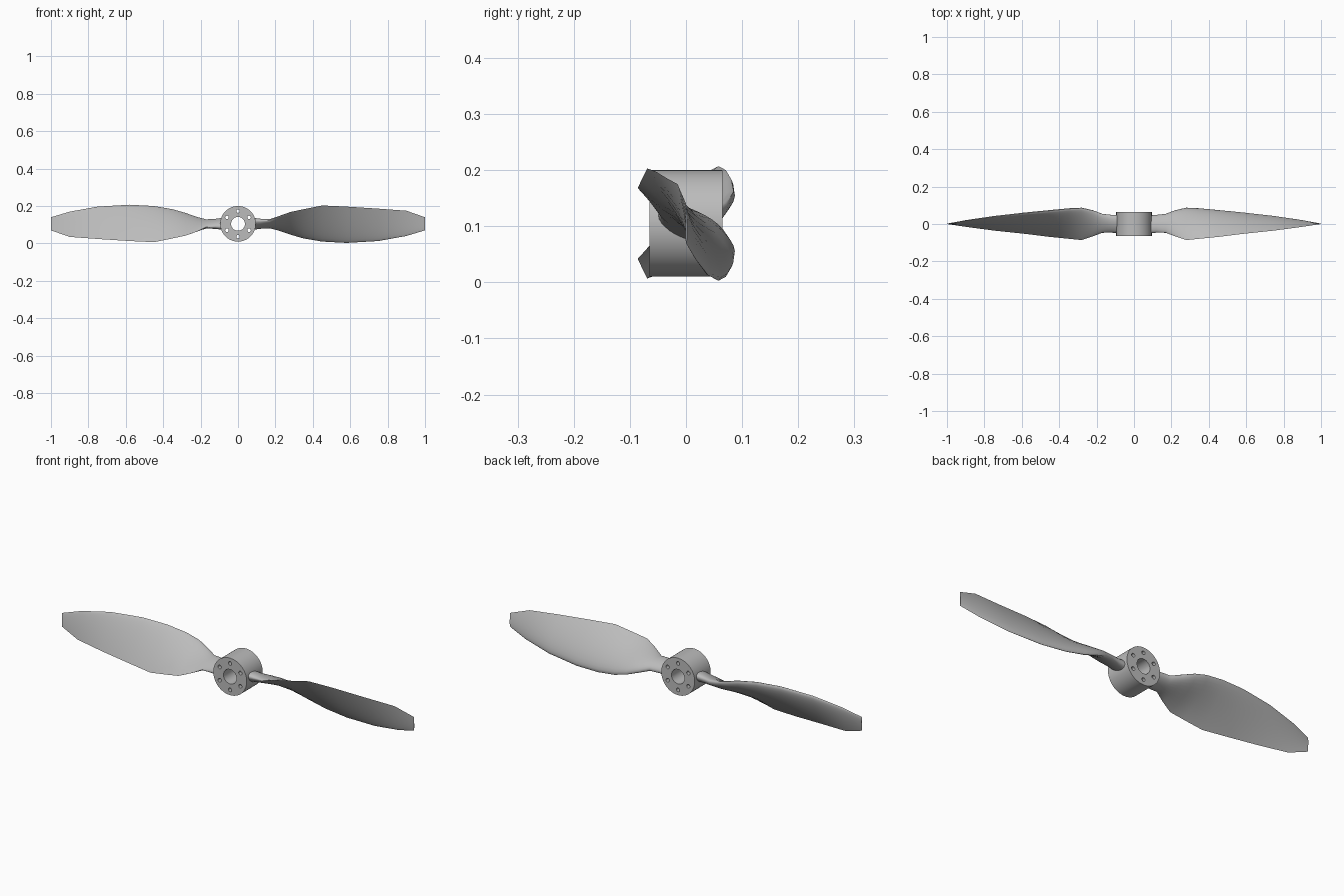
import bpy, bmesh, math
from mathutils import Vector, Matrix

cube = bpy.data.objects.get("Cube")
if cube:
    bpy.data.objects.remove(cube)

AXIS_Z = 0.105
grey = bpy.data.materials.new("light grey metal")
grey.use_nodes = True
grey.diffuse_color = (0.5, 0.5, 0.5, 1)
grey.node_tree.nodes["Principled BSDF"].inputs["Base Color"].default_value = (0.5, 0.5, 0.5, 1)


def finish(name, bm, angle):
    bmesh.ops.remove_doubles(bm, verts=bm.verts, dist=0.0001)
    bmesh.ops.recalc_face_normals(bm, faces=bm.faces)
    mesh = bpy.data.meshes.new(name)
    bm.to_mesh(mesh)
    bm.free()
    mesh.materials.append(grey)
    obj = bpy.data.objects.new(name, mesh)
    bpy.context.collection.objects.link(obj)
    bpy.ops.object.select_all(action='DESELECT')
    obj.select_set(True)
    bpy.context.view_layer.objects.active = obj
    bpy.ops.object.shade_smooth_by_angle(angle=math.radians(angle))
    return obj


# Hub: filled disc profile with a shaft bore and six bolt holes, extruded
def add_circle(curve, cx, cy, radius, count):
    spline = curve.splines.new('POLY')
    spline.points.add(count - 1)
    spline.use_cyclic_u = True
    for i, p in enumerate(spline.points):
        a = math.tau * i / count
        p.co = (cx + radius * math.cos(a), cy + radius * math.sin(a), 0, 1)


profile = bpy.data.curves.new("hub_profile", 'CURVE')
profile.dimensions = '2D'
profile.fill_mode = 'BOTH'
profile.extrude = 0.065
add_circle(profile, 0, 0, 0.095, 64)
add_circle(profile, 0, 0, 0.037, 40)
for k in range(6):
    a = math.radians(30 + 60 * k)
    add_circle(profile, 0.068 * math.cos(a), 0.068 * math.sin(a), 0.0095, 16)
helper = bpy.data.objects.new("hub_profile", profile)
bpy.context.collection.objects.link(helper)
deps = bpy.context.evaluated_depsgraph_get()
bm = bmesh.new()
bm.from_mesh(helper.evaluated_get(deps).to_mesh())
bpy.data.objects.remove(helper)
bm.transform(Matrix.Translation((0, 0, AXIS_Z)) @ Matrix.Rotation(math.pi / 2, 4, 'X'))
finish("hub", bm, 35)

# Blade stations: x, leading edge y z, trailing edge y z, thickness
STATIONS = [
    (0.08, 0.048, 0.085, -0.050, 0.125, 0.055),
    (0.12, 0.048, 0.088, -0.046, 0.122, 0.045),
    (0.17, 0.054, 0.088, -0.047, 0.122, 0.040),
    (0.22, 0.072, 0.070, -0.066, 0.146, 0.038),
    (0.28, 0.085, 0.048, -0.086, 0.168, 0.036),
    (0.35, 0.081, 0.027, -0.079, 0.183, 0.034),
    (0.45, 0.071, 0.010, -0.069, 0.203, 0.031),
    (0.58, 0.058, 0.003, -0.053, 0.197, 0.027),
    (0.75, 0.039, 0.013, -0.035, 0.186, 0.020),
    (0.90, 0.018, 0.040, -0.015, 0.175, 0.011),
    (1.00, 0.000, 0.070, 0.000, 0.140, 0.003),
]
SIDES = 28


def section(x, ly, lz, ty, tz, thick):
    """Closed outline: oval at the root, blending to a cambered airfoil."""
    lead, trail = Vector((x, ly, lz)), Vector((x, ty, tz))
    chord = trail - lead
    normal = Vector((0, chord.z, -chord.y)).normalized()
    blend = min(1, max(0, (x - 0.1) / 0.16))
    points = []
    for i in range(SIDES):
        a = math.tau * i / SIDES
        u = (1 - math.cos(a)) / 2
        oval = math.sqrt(max(0, u * (1 - u)))
        foil = 1.3 * math.sqrt(u) * (1 - u)
        half = thick * (oval * (1 - blend) + foil * blend)
        side = 1 + 0.45 * blend if a < math.pi else -(1 - 0.45 * blend)
        points.append(lead + chord * u + normal * half * side)
    return points


def build_blade(name, turn):
    bm = bmesh.new()
    rings = [[bm.verts.new(p) for p in section(*s)] for s in STATIONS]
    for r0, r1 in zip(rings, rings[1:]):
        for i in range(SIDES):
            j = (i + 1) % SIDES
            bm.faces.new((r0[i], r0[j], r1[j], r1[i]))
    bm.faces.new(rings[0])
    bm.faces.new(rings[-1])
    centre = Matrix.Translation((0, 0, AXIS_Z))
    bm.transform(centre @ Matrix.Rotation(turn, 4, 'Y') @ centre.inverted())
    return finish(name, bm, 40)


build_blade("left_blade", 0)
build_blade("right_blade", math.pi)
